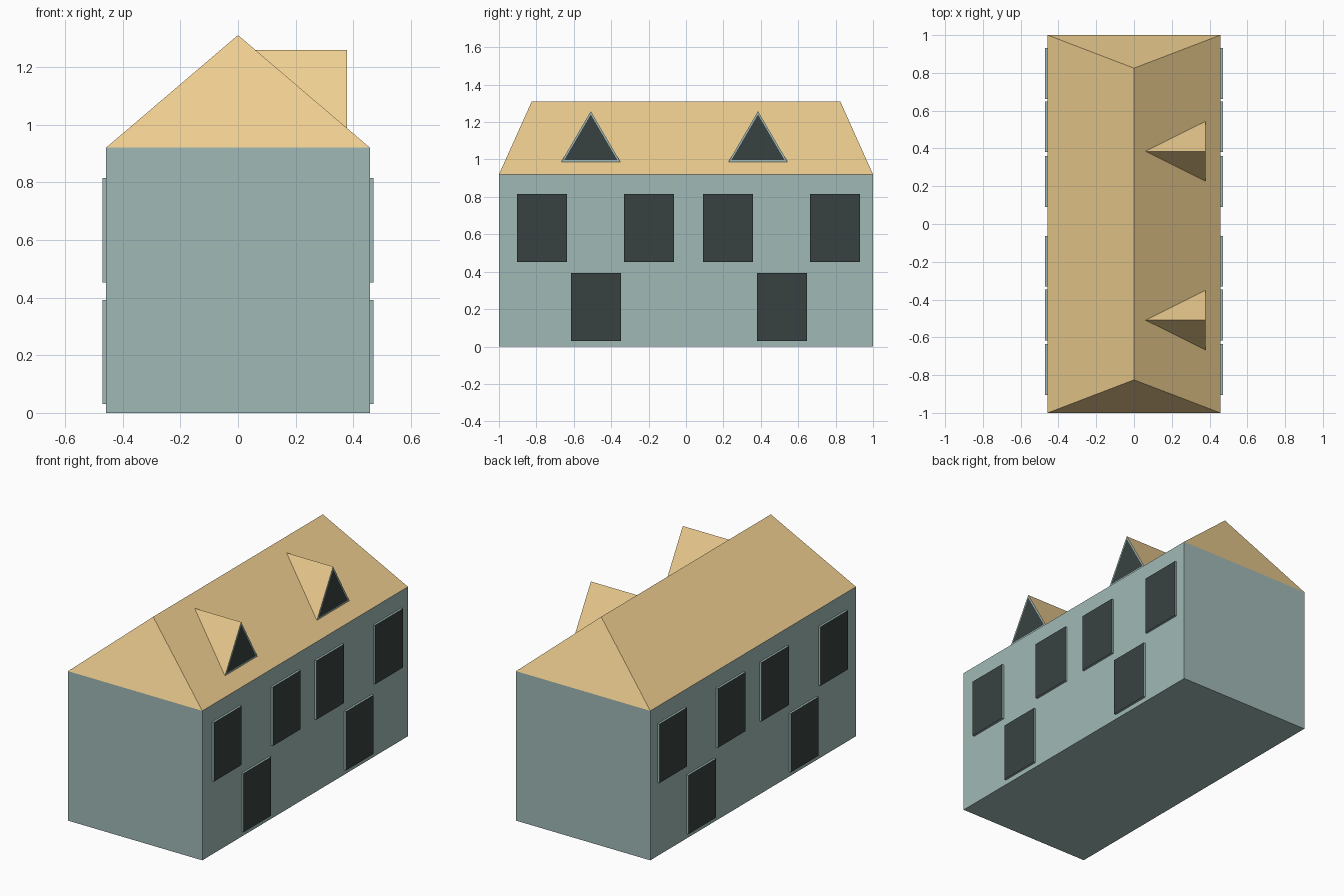
import bpy, bmesh

if "Cube" in bpy.data.objects:
    bpy.data.objects.remove(bpy.data.objects["Cube"])

W, L, WALL = 0.457, 1.0, 0.92      # half width, half length, wall height
RIDGE, RIDGE_Y = 1.31, 0.825       # ridge height and half length


def material(name, rgb):
    m = bpy.data.materials.new(name)
    m.diffuse_color = (*rgb, 1)
    m.use_nodes = True
    m.node_tree.nodes["Principled BSDF"].inputs["Base Color"].default_value = m.diffuse_color
    return m


TEAL = material("teal_wall", (0.35, 0.49, 0.47))
TAN = material("tan_roof", (0.86, 0.62, 0.28))
DARK = material("dark_glass", (0.04, 0.055, 0.052))


def finish(name, bm, mats):
    bm.normal_update()
    me = bpy.data.meshes.new(name)
    bm.to_mesh(me)
    bm.free()
    for m in mats:
        me.materials.append(m)
    ob = bpy.data.objects.new(name, me)
    bpy.context.collection.objects.link(ob)
    return ob


def mirror_x(ob):
    mod = ob.modifiers.new("mirror", 'MIRROR')
    mod.use_axis[0] = True
    mod.use_mirror_merge = False


# Walls: floor rectangle extruded up, closed above by the roof
bm = bmesh.new()
floor = bm.faces.new([bm.verts.new(p) for p in
                      [(-W, -L, 0), (-W, L, 0), (W, L, 0), (W, -L, 0)]])
rim = bmesh.ops.extrude_edge_only(bm, edges=floor.edges[:])["geom"]
bmesh.ops.translate(bm, vec=(0, 0, WALL),
                    verts=[g for g in rim if isinstance(g, bmesh.types.BMVert)])
bmesh.ops.recalc_face_normals(bm, faces=bm.faces[:])
finish("walls", bm, [TEAL])

# Hipped roof
bm = bmesh.new()
a, b, c, d, front, back = [bm.verts.new(p) for p in [
    (-W, -L, WALL), (W, -L, WALL), (W, L, WALL), (-W, L, WALL),
    (0, -RIDGE_Y, RIDGE), (0, RIDGE_Y, RIDGE)]]
for f in [(a, b, front), (b, c, back, front), (c, d, back), (d, a, front, back)]:
    bm.faces.new(f)
finish("roof", bm, [TAN])


# Window: shallow raised panel, teal edges and dark pane, mirrored to both sides
def window(name, y, z0, z1, width=0.268, depth=0.013):
    bm = bmesh.new()
    y0, y1 = y - width / 2, y + width / 2
    rect = [(y0, z0), (y1, z0), (y1, z1), (y0, z1)]
    inner = [bm.verts.new((W, *p)) for p in rect]
    outer = [bm.verts.new((W + depth, *p)) for p in rect]
    for i in range(4):
        j = (i + 1) % 4
        bm.faces.new((inner[i], inner[j], outer[j], outer[i]))
    bm.faces.new(outer).material_index = 1
    mirror_x(finish(name, bm, [TEAL, DARK]))


for i, y in enumerate([-0.77, -0.197, 0.225, 0.797]):
    window(f"upper_window_{i + 1}", y, 0.452, 0.815)
for i, y in enumerate([-0.482, 0.514]):
    window(f"lower_window_{i + 1}", y, 0.03, 0.392)


# Dormer: triangular gable whose ridge runs back into the roof slope
def dormer(name, y, x=0.378, half=0.158, top=1.258):
    slope = (RIDGE - WALL) / W
    bm = bmesh.new()
    base = RIDGE - slope * x
    left = bm.verts.new((x, y - half, base))
    right = bm.verts.new((x, y + half, base))
    peak = bm.verts.new((x, y, top))
    tail = bm.verts.new(((RIDGE - top) / slope, y, top))
    bm.faces.new((left, peak, tail))
    bm.faces.new((right, tail, peak))
    gable = bm.faces.new((left, right, peak))
    bm.normal_update()
    frame = bmesh.ops.inset_individual(bm, faces=[gable], thickness=0.018)["faces"]
    for f in frame:
        f.material_index = 1
    gable.material_index = 2
    finish(name, bm, [TAN, TEAL, DARK])


dormer("front_dormer", -0.509)
dormer("back_dormer", 0.385)
